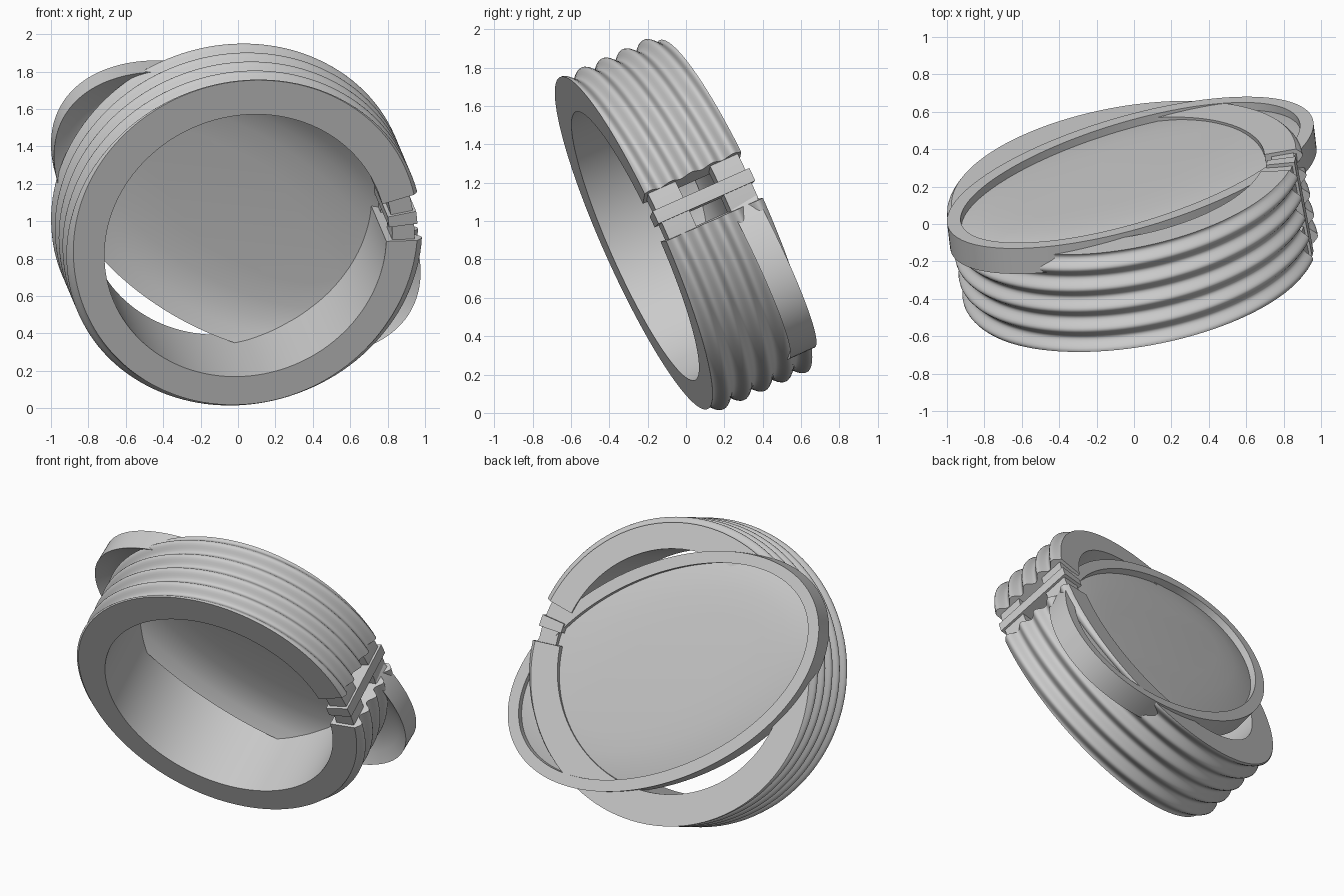
import bpy, bmesh, math
from mathutils import Vector, Matrix

cube = bpy.data.objects.get("Cube")
if cube:
    bpy.data.objects.remove(cube, do_unlink=True)

metal = bpy.data.materials.new("grey_metal")
metal.use_nodes = True
GREY = (0.6, 0.6, 0.6, 1)
metal.diffuse_color = GREY
metal.node_tree.nodes["Principled BSDF"].inputs["Base Color"].default_value = GREY


def frame(origin, normal, along):
    """Local axes: X near 'along', Z along 'normal', Y completing the plane."""
    n = Vector(normal).normalized()
    a = Vector(along)
    a = (a - n * a.dot(n)).normalized()
    m = Matrix((a, n.cross(a), n)).transposed().to_4x4()
    return Matrix.Translation(origin) @ m


def finish(name, bm, matrix):
    bmesh.ops.recalc_face_normals(bm, faces=bm.faces)
    bm.transform(matrix)
    mesh = bpy.data.meshes.new(name)
    bm.to_mesh(mesh)
    bm.free()
    mesh.materials.append(metal)
    ob = bpy.data.objects.new(name, mesh)
    bpy.context.collection.objects.link(ob)
    bpy.ops.object.select_all(action='DESELECT')
    ob.select_set(True)
    bpy.context.view_layer.objects.active = ob
    bpy.ops.object.shade_smooth_by_angle(angle=math.radians(40))


def sector(name, profile, start, end, steps, matrix):
    """Sweep a closed (radius, height) profile, given per angle, through an arc."""
    bm = bmesh.new()
    rows = []
    for i in range(steps + 1):
        t = math.radians(start + (end - start) * i / steps)
        rows.append([bm.verts.new((r * math.cos(t), r * math.sin(t), h))
                     for r, h in profile(t)])
    count = len(rows[0])
    for a, b in zip(rows, rows[1:]):
        for j in range(count):
            k = (j + 1) % count
            bm.faces.new((a[j], a[k], b[k], b[j]))
    bm.faces.new(rows[0])
    bm.faces.new(rows[-1])
    finish(name, bm, matrix)


def box_profile(r0, r1, h0, h1):
    return lambda t: [(r0, h0), (r1, h0), (r1, h1), (r0, h1)]


WIDTH, INNER, PITCH = 0.56, 0.765, 0.12


def rib_profile(t):
    """Wavy outside whose ribs lean slightly against the band's end faces."""
    peak = 0.04 + 0.036 * math.sin(t)
    points = []
    for i in range(57):
        h = WIDTH * i / 56
        points.append((0.944 + 0.021 * math.cos(2 * math.pi * (h - peak) / PITCH), h))
    return points + [(INNER, WIDTH), (INNER, 0)]


# Ribbed band, open on one side (local Y points down)
band = frame((0.04, -0.265, 0.87), (-0.17, 0.90, 0.40), (1, 0, 0))
GAP_TOP, GAP_LOW = -14, 2.5
sector("ribbed_band", rib_profile, GAP_LOW, 360 + GAP_TOP, 128, band)

# Clasp bar and the spacers that tie it to both band ends
BAR_TOP, BAR_LOW = -8, -3.5
sector("clasp_bar", box_profile(0.78, 0.935, 0, WIDTH), BAR_TOP, BAR_LOW, 2, band)
for label, a0, a1 in (("upper", GAP_TOP, BAR_TOP), ("lower", BAR_LOW, GAP_LOW)):
    for side, h0, h1 in (("front", 0.02, 0.18), ("back", 0.38, 0.54)):
        sector(f"{label}_{side}_spacer", box_profile(0.80, 0.92, h0, h1),
               a0, a1, 2, band)

# Oval bezel around a thin plate that bulges to the back and is hollow in front
A, B, SIDES = 1.12, 0.67, 128
oval = frame((-0.02, 0.275, 1.10), (-0.11, 0.91, 0.41), (0.803, 0.337, -0.50))
hollow = [(0.40, -0.04), (0.25, -0.05), (0.15, -0.07), (0.07, -0.105), (0.0, -0.15)]
rim = [(0.0, 0.0), (0.075, 0.0)]
bulge = [(0.075, -0.045), (0.15, -0.03), (0.25, -0.02), (0.40, -0.012)]
bm = bmesh.new()
loops = []
for inset, h in hollow + rim + bulge:
    loop = []
    for i in range(SIDES):
        t = 2 * math.pi * i / SIDES
        loop.append(bm.verts.new(((A - inset) * math.cos(t),
                                  (B - inset) * math.sin(t), h)))
    loops.append(loop)
for a, b in zip(loops, loops[1:]):
    for i in range(SIDES):
        k = (i + 1) % SIDES
        bm.faces.new((a[i], a[k], b[k], b[i]))
bm.faces.new(loops[0])
bm.faces.new(loops[-1])
finish("oval_bezel_plate", bm, oval)
